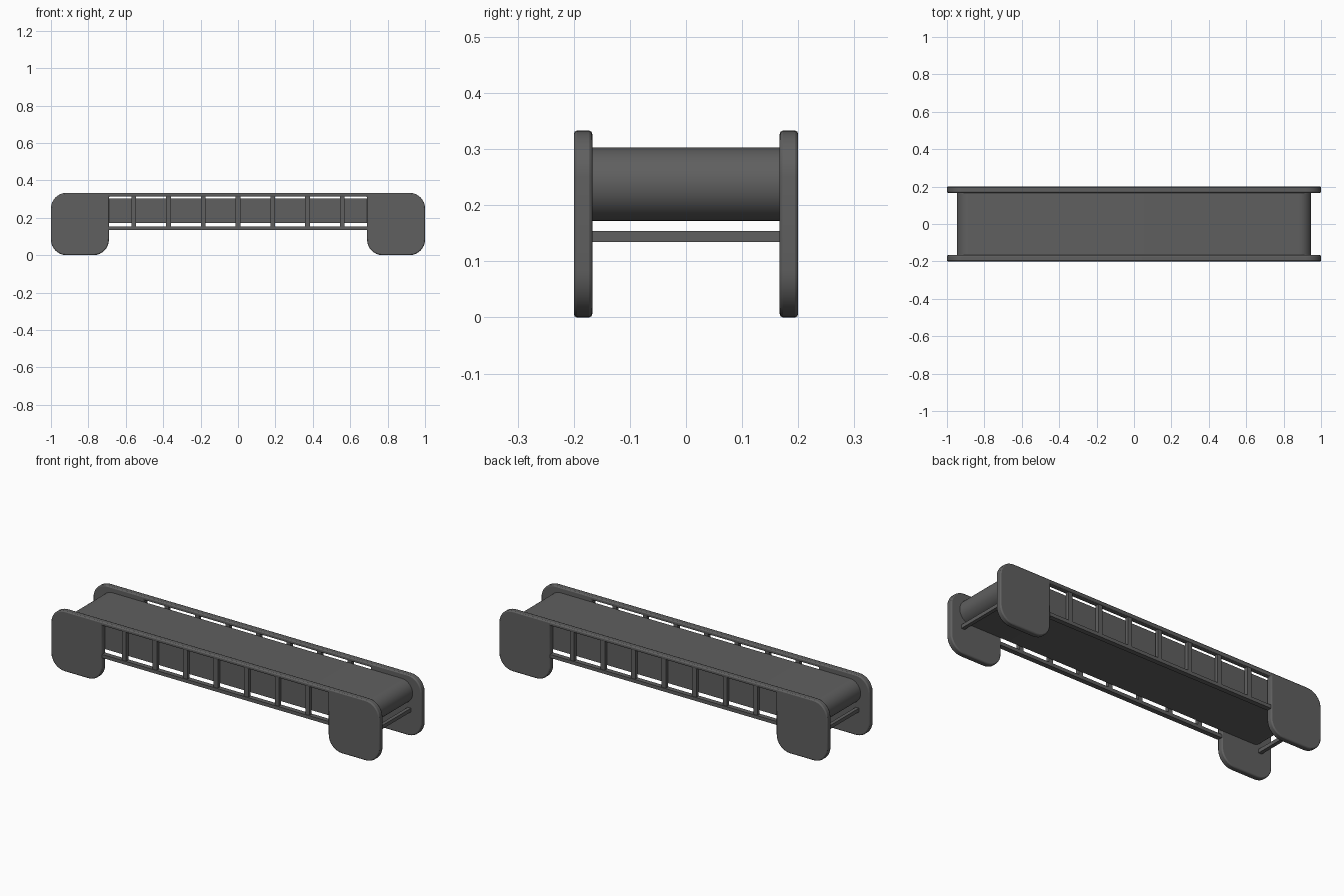
import bpy, bmesh, math

if "Cube" in bpy.data.objects:
    bpy.data.objects.remove(bpy.data.objects["Cube"])

grey = bpy.data.materials.new("dark grey")
grey.diffuse_color = (0.115, 0.115, 0.115, 1)
grey.use_nodes = True
grey.node_tree.nodes["Principled BSDF"].inputs["Base Color"].default_value = grey.diffuse_color


def arc(cx, cz, r, a0, a1, n=8):
    return [(cx + r * math.cos(math.radians(a0 + (a1 - a0) * i / n)),
             cz + r * math.sin(math.radians(a0 + (a1 - a0) * i / n))) for i in range(n + 1)]


def finish(name, bm):
    bmesh.ops.recalc_face_normals(bm, faces=bm.faces)
    me = bpy.data.meshes.new(name)
    bm.to_mesh(me)
    bm.free()
    me.materials.append(grey)
    ob = bpy.data.objects.new(name, me)
    bpy.context.collection.objects.link(ob)
    return ob


def extrude_xz(name, pts, y0, y1, bevel=0.0):
    """Extrude an x-z outline along y."""
    bm = bmesh.new()
    face = bm.faces.new([bm.verts.new((x, y0, z)) for x, z in pts])
    new = bmesh.ops.extrude_face_region(bm, geom=[face])["geom"]
    bmesh.ops.translate(bm, vec=(0, y1 - y0, 0),
                        verts=[g for g in new if isinstance(g, bmesh.types.BMVert)])
    ob = finish(name, bm)
    if bevel:
        mod = ob.modifiers.new("soft edge", 'BEVEL')
        mod.width = bevel
        mod.segments = 2
        mod.limit_method = 'ANGLE'
        mod.angle_limit = math.radians(40)
    bpy.ops.object.select_all(action='DESELECT')
    bpy.context.view_layer.objects.active = ob
    ob.select_set(True)
    bpy.ops.object.shade_smooth_by_angle(angle=math.radians(35))
    return ob


def box(name, x0, x1, y0, y1, z0, z1):
    return extrude_xz(name, [(x0, z0), (x1, z0), (x1, z1), (x0, z1)], y0, y1)


# Side frame outline: two rounded end plates joined by the top rail
H, R, IN = 0.333, 0.083, 0.69
right = (arc(IN + R, R, R, 180, 270) + arc(1 - R, R, R, 270, 360)
         + arc(1 - R, H - R, R, 0, 90))
right = [(IN, 0.313)] + right
outline = right + [(-x, z) for x, z in reversed(right)]

for side, s in (("front", -1), ("back", 1)):
    ya, yb = sorted((s * 0.2, s * 0.167))
    extrude_xz(side + "_side_frame", outline, ya, yb, 0.006)
    # Lower rail and upright slats
    box(side + "_lower_rail", -0.70, 0.70, ya + 0.003, yb - 0.003, 0.135, 0.154)
    ym = s * 0.1835
    for i in range(-3, 4):
        x = i * 0.186
        box(f"{side}_slat_{i + 4}", x - 0.0125, x + 0.0125, ym - 0.01, ym + 0.01, 0.15, 0.317)

# Belt loop with round ends
r, zc, xe = 0.0657, 0.2375, 0.947
belt = arc(xe - r, zc, r, -90, 90, 20) + arc(-xe + r, zc, r, 90, 270, 20)
extrude_xz("conveyor_belt", belt, -0.168, 0.168)

# Cross bars under the belt ends
for name, x in (("left_cross_bar", -0.927), ("right_cross_bar", 0.927)):
    box(name, x - 0.01, x + 0.01, -0.17, 0.17, 0.134, 0.154)
